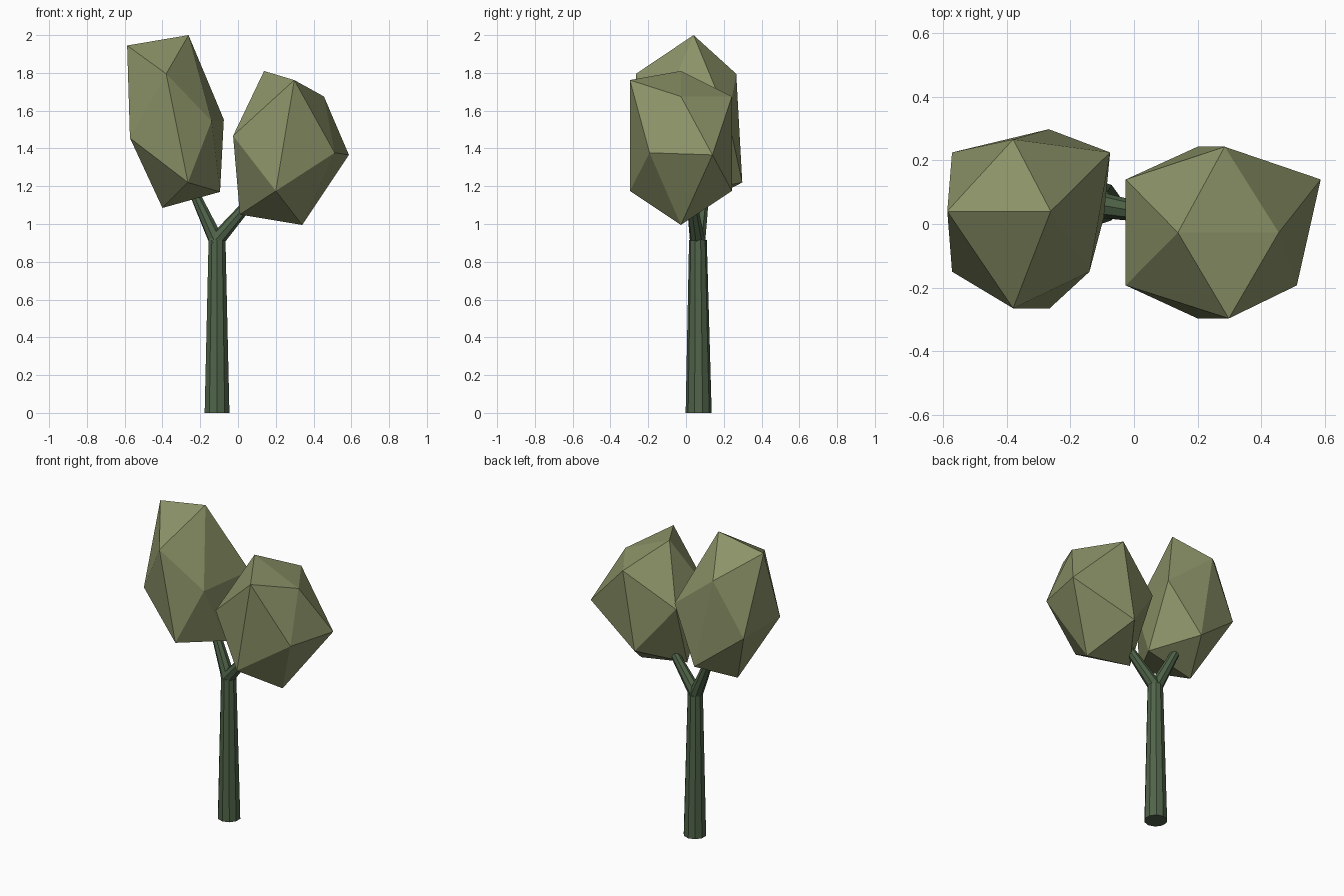
import bpy, bmesh
from mathutils import Vector

if "Cube" in bpy.data.objects:
    bpy.data.objects.remove(bpy.data.objects["Cube"])


def material(name, rgb):
    m = bpy.data.materials.new(name)
    m.diffuse_color = (*rgb, 1)
    m.use_nodes = True
    m.node_tree.nodes["Principled BSDF"].inputs["Base Color"].default_value = m.diffuse_color
    return m


BARK = material("dark green bark", (0.080, 0.127, 0.067))
LEAF = material("olive leaves", (0.262, 0.292, 0.138))


def finish(name, bm, mat):
    bmesh.ops.recalc_face_normals(bm, faces=bm.faces)
    me = bpy.data.meshes.new(name)
    bm.to_mesh(me)
    bm.free()
    me.materials.append(mat)
    ob = bpy.data.objects.new(name, me)
    bpy.context.collection.objects.link(ob)
    return ob


def limb(name, start, end, r1, r2, sides):
    """Tapered faceted cylinder between two points."""
    a, b = Vector(start), Vector(end)
    bm = bmesh.new()
    bmesh.ops.create_cone(bm, cap_ends=True, segments=sides, radius1=r1,
                          radius2=r2, depth=(b - a).length)
    rot = (b - a).to_track_quat('Z', 'Y').to_matrix()
    for v in bm.verts:
        v.co = rot @ v.co + (a + b) / 2
    finish(name, bm, BARK)


def crown(name, points):
    """Irregular twenty-sided leaf clump spanned over its corner points."""
    bm = bmesh.new()
    for p in points:
        bm.verts.new(p)
    bmesh.ops.convex_hull(bm, input=bm.verts)
    finish(name, bm, LEAF)


# trunk and its fork
limb("trunk", (-0.111, 0.067, 0), (-0.111, 0.063, 0.915), 0.069, 0.047, 10)
limb("left_branch", (-0.105, 0.06, 0.89), (-0.232, 0.097, 1.165), 0.042, 0.027, 8)
limb("right_branch", (-0.125, 0.063, 0.90), (0.065, 0.03, 1.12), 0.042, 0.027, 8)

# leaf clumps: middle, front and back corners
crown("left_crown", [
    (-0.587, 0.04, 1.945), (-0.262, 0.04, 2.0), (-0.40, 0.04, 1.085), (-0.095, 0.02, 1.17),
    (-0.38, -0.265, 1.795), (-0.265, -0.265, 1.22), (-0.572, -0.15, 1.455), (-0.14, -0.15, 1.545),
    (-0.38, 0.266, 1.795), (-0.268, 0.298, 1.22), (-0.572, 0.225, 1.455), (-0.075, 0.225, 1.553)])
crown("right_crown", [
    (0.138, -0.027, 1.81), (0.455, -0.027, 1.675), (0.01, -0.027, 1.05), (0.34, -0.027, 0.995),
    (0.298, -0.297, 1.762), (0.20, -0.297, 1.175), (-0.026, -0.193, 1.467), (0.512, -0.193, 1.377),
    (0.285, 0.243, 1.675), (0.20, 0.243, 1.175), (-0.026, 0.14, 1.467), (0.587, 0.14, 1.366)])
